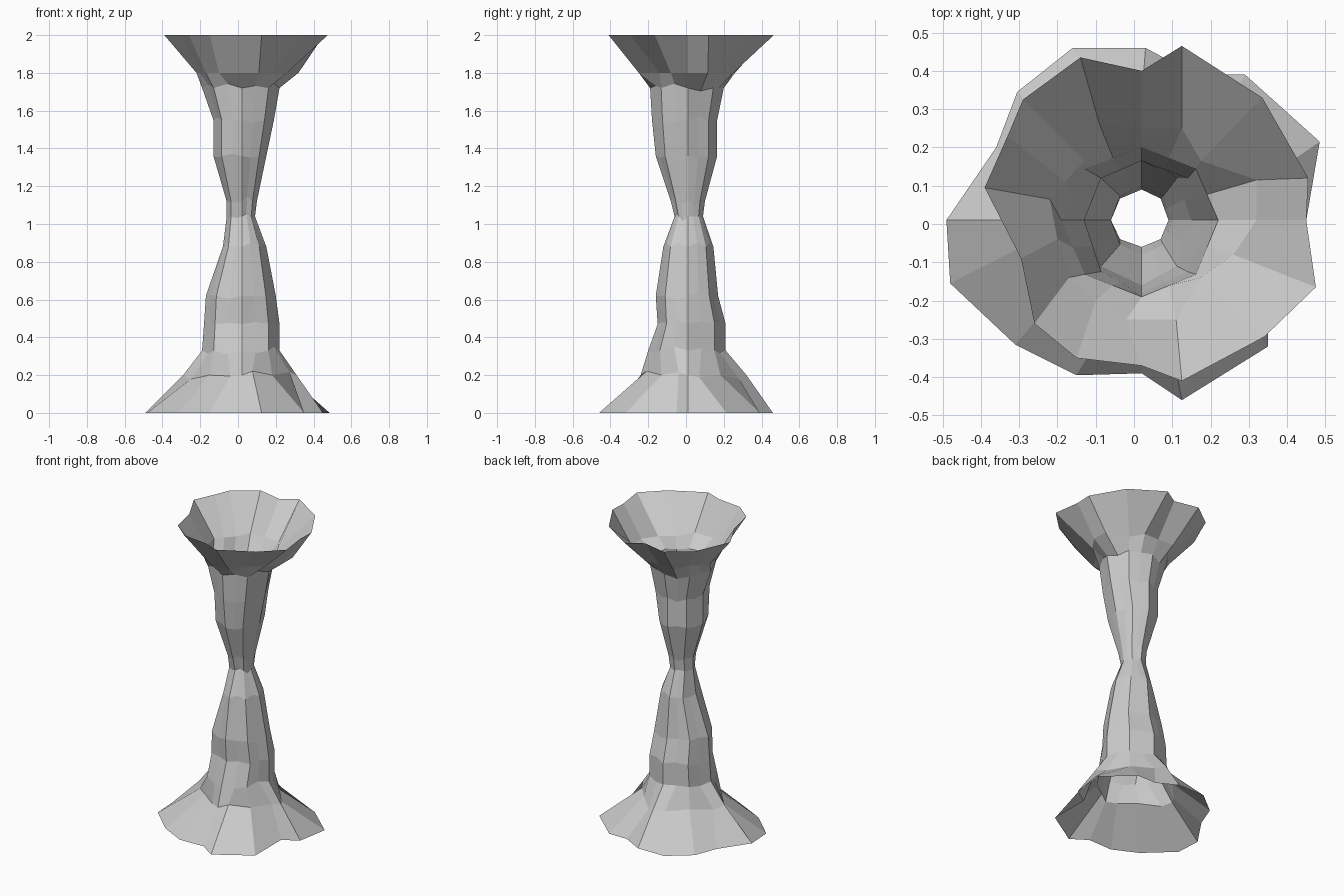
import bpy, bmesh, math, random

default_cube = bpy.data.objects.get("Cube")
if default_cube:
    bpy.data.objects.remove(default_cube, do_unlink=True)

random.seed(4)
SIDES = 16
AXIS_X, AXIS_Y = .02, .01

# Ragged flared rims and the throat of the upper flare, counter-clockwise from +x
base_rim = [(.45, .01), (.485, .215), (.29, .39), (.16, .39), (.03, .46), (-.16, .46),
            (-.305, .345), (-.36, .2), (-.49, .01), (-.48, -.155), (-.31, -.315),
            (-.15, -.395), (.02, -.39), (.125, -.46), (.35, -.32), (.35, -.05)]
throat = [(.32, .01), (.32, .115), (.175, .165), (.125, .25), (.02, .25), (-.09, .26),
          (-.13, .165), (-.18, .11), (-.22, .065), (-.2, -.04), (-.17, -.14),
          (-.1, -.2), (-.02, -.25), (.11, -.25), (.175, -.14), (.26, -.08)]
top_rim = [(.45, .01), (.455, .12), (.335, .33), (.125, .465), (.02, .4), (-.14, .435),
           (-.29, .325), (-.33, .23), (-.39, .095), (-.295, -.09), (-.26, -.26),
           (-.15, -.35), (.02, -.37), (.125, -.41), (.34, -.295), (.475, -.165)]

# Column sections: height, then limits at -x, +x, -y, +y
sections = [(.2, -.29, .31, -.24, .32), (.33, -.19, .22, -.2, .21), (.47, -.18, .22, -.15, .21),
            (.62, -.17, .2, -.16, .17), (.88, -.08, .15, -.12, .145), (1.04, -.06, .09, -.06, .09),
            (1.12, -.06, .1, -.08, .1), (1.36, -.13, .15, -.16, .165),
            (1.55, -.13, .19, -.18, .165), (1.72, -.19, .22, -.19, .2)]


def reach(amount, centre, low, high, power):
    """Coordinate between the centre and the limit on its own side."""
    limit = high if amount > 0 else low
    return centre + (limit - centre) * abs(amount) ** power


def section_ring(height, left, right, front, back):
    """Eight-sided section in the shaft, pinched between four spurs at the foot."""
    foot = height < .25
    power = 1.7 if foot else 1
    points = []
    for c in range(SIDES):
        angle = math.tau * c / SIDES
        points.append((reach(math.cos(angle), AXIS_X, left, right, power),
                       reach(math.sin(angle), AXIS_Y, front, back, power)))
    ring = []
    for c, (x, y) in enumerate(points):
        lift = random.uniform(-.025, .025) if c % 2 else 0
        if c % 2 and not foot:
            before, after = points[c - 1], points[(c + 1) % SIDES]
            x, y = (before[0] + after[0]) / 2, (before[1] + after[1]) / 2
        ring.append((x, y, height + lift))
    return ring


def flat_ring(points, height):
    return [(x, y, height) for x, y in points]


def build_column(name, rings, material):
    """Skin the tube, open at both ends."""
    bm = bmesh.new()
    loops = [[bm.verts.new(p) for p in ring] for ring in rings]
    for low, high in zip(loops, loops[1:]):
        for c in range(SIDES):
            n = (c + 1) % SIDES
            bm.faces.new((low[c], low[n], high[n], high[c]))
    mesh = bpy.data.meshes.new(name)
    bm.to_mesh(mesh)
    bm.free()
    mesh.materials.append(material)
    column = bpy.data.objects.new(name, mesh)
    bpy.context.collection.objects.link(column)


# Single plain stone colour
stone = bpy.data.materials.new("pale grey stone")
stone.use_nodes = True
grey = (.6, .6, .6, 1)
stone.diffuse_color = grey
stone.node_tree.nodes["Principled BSDF"].inputs["Base Color"].default_value = grey

rings = [flat_ring(base_rim, 0)]
rings += [section_ring(*section) for section in sections]
rings += [flat_ring(throat, 1.8), flat_ring(top_rim, 2)]
build_column("hollow_stone_column", rings, stone)
